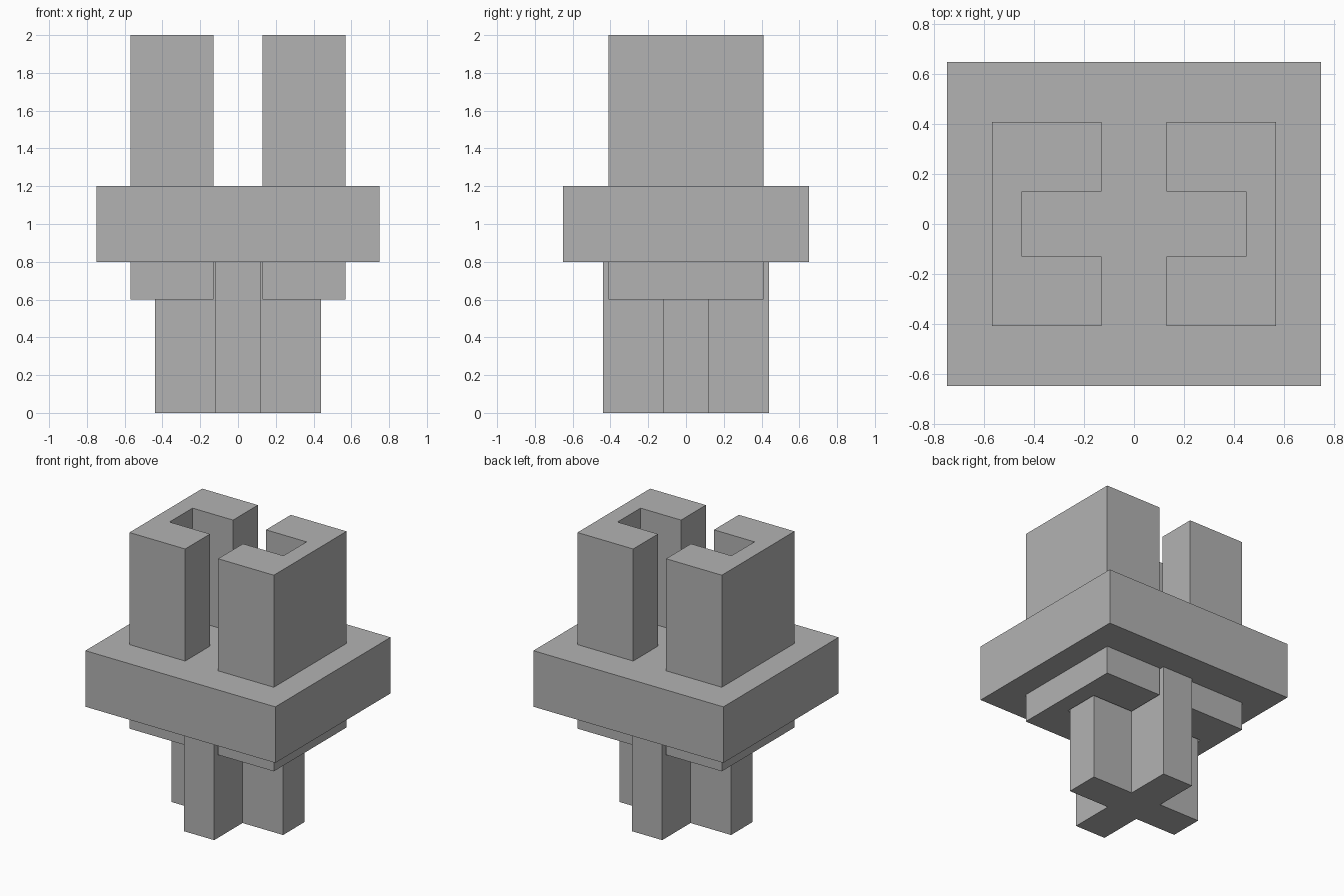
import bpy
import bmesh

cube = bpy.data.objects.get("Cube")
if cube:
    bpy.data.objects.remove(cube, do_unlink=True)

grey = bpy.data.materials.new("plain grey")
grey.use_nodes = True
grey.diffuse_color = (0.45, 0.45, 0.45, 1)
grey.node_tree.nodes["Principled BSDF"].inputs["Base Color"].default_value = (0.45, 0.45, 0.45, 1)


def prism(name, outline, bottom, top):
    """Extrude a flat outline upwards from bottom to top."""
    bm = bmesh.new()
    base = bm.faces.new([bm.verts.new((x, y, bottom)) for x, y in outline])
    raised = bmesh.ops.extrude_face_region(bm, geom=[base], use_keep_orig=True)["geom"]
    verts = [v for v in raised if isinstance(v, bmesh.types.BMVert)]
    bmesh.ops.translate(bm, verts=verts, vec=(0, 0, top - bottom))
    bmesh.ops.recalc_face_normals(bm, faces=bm.faces)
    mesh = bpy.data.meshes.new(name)
    bm.to_mesh(mesh)
    bm.free()
    mesh.materials.append(grey)
    obj = bpy.data.objects.new(name, mesh)
    bpy.context.collection.objects.link(obj)
    return obj


# Wide rectangular plate
w, d = 0.75, 0.65
prism("middle_plate", [(-w, -d), (w, -d), (w, d), (-w, d)], 0.8, 1.2)

# Two facing channels that pass through the plate
inner, web, outer, slot, depth = 0.13, 0.45, 0.57, 0.13, 0.41
half = [(inner, slot), (inner, depth), (outer, depth)]
channel = [(web, slot)] + half + [(x, -y) for x, y in reversed(half)] + [(web, -slot)]
for side, name in ((1, "left_channel"), (-1, "right_channel")):
    prism(name, [(side * x, y) for x, y in channel], 0.6, 2.0)

# Cross-shaped post below the plate: one arm turned to four sides
arm, t = 0.44, 0.12
cross = []
points = [(arm, -t), (arm, t), (t, t)]
for turn in range(4):
    cross += points
    points = [(-y, x) for x, y in points]
prism("cross_post", cross, 0.0, 0.8)
